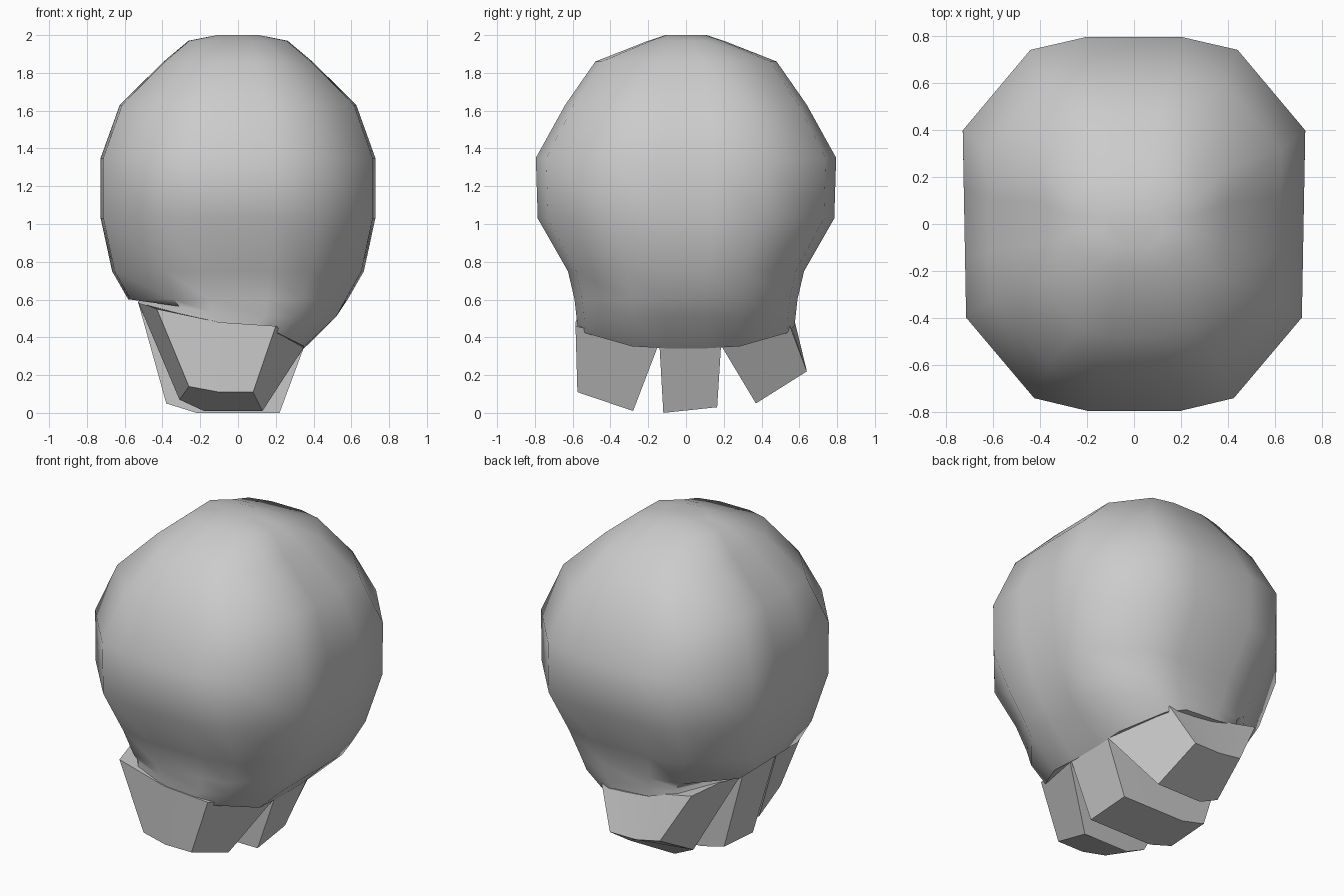
import bpy, bmesh

if "Cube" in bpy.data.objects:
    bpy.data.objects.remove(bpy.data.objects["Cube"])


def finish(bm, name, angle):
    bmesh.ops.recalc_face_normals(bm, faces=bm.faces[:])
    me = bpy.data.meshes.new(name)
    bm.to_mesh(me)
    bm.free()
    ob = bpy.data.objects.new(name, me)
    bpy.context.collection.objects.link(ob)
    bpy.ops.object.select_all(action='DESELECT')
    ob.select_set(True)
    bpy.context.view_layer.objects.active = ob
    bpy.ops.object.shade_smooth_by_angle(angle=angle)
    return ob


def loft(rings, name, angle):
    bm = bmesh.new()
    loops = [[bm.verts.new(p) for p in r] for r in rings]
    n = len(loops[0])
    for a, b in zip(loops, loops[1:]):
        for i in range(n):
            j = (i + 1) % n
            bm.faces.new((a[i], a[j], b[j], b[i]))
    bm.faces.new(loops[0])
    bm.faces.new(loops[-1])
    return finish(bm, name, angle)


# Boxy-round outline shared by every level of the head
quarter = [(1, .18), (1, .5), (.6, .93), (.27, 1)]
half = quarter + [(-u, v) for u, v in reversed(quarter)]
outline = half + [(-u, -v) for u, v in half]

# Head levels: height, half width, half depth
levels = [(2.0, .11, .11), (1.97, .26, .2), (1.86, .39, .48), (1.63, .62, .64),
          (1.35, .72, .795), (1.03, .72, .785), (.75, .66, .625), (.6, .575, .59)]
rings = [[(u * w * (1 + .02 * v), v * d, z) for u, v in outline] for z, w, d in levels]

# Slanted underside, tucked in on the right
rings.append([(u * .52, v * .58, .51 if u > 0 else .51 - .09 * u) for u, v in outline])
rings.append([(u * (.35 if u > 0 else .53), v * .575,
               .44 - .1 * u + .05 * v * v if u > 0 else .44 - .14 * u) for u, v in outline])
loft(rings, "head", 0.9)


# Tapered stub legs: left, middle and right point on the two long edges
def leg(name, top_a, top_b, low_a, low_b):
    loft([top_a + top_b[::-1], low_a + low_b[::-1]], name, 0.6)


for s, name in ((-1, "front_leg"), (1, "back_leg")):
    back = s > 0
    yo, zo = (.64, .22) if back else (.575, .11)
    yi, zi = (.37, .05) if back else (.28, .01)
    ti = .19 if back else .15
    te = .55 if back else .585
    leg(name,
        [(-.43, s * .56, .55), (-.1, s * te, .48), (.2, s * te, .46)],
        [(-.53, s * ti, .59), (-.1, s * ti, .48), (.35, s * ti, .35)],
        [(-.26, s * (yo - .01), zo + .03), (-.1, s * yo, zo), (.08, s * yo, zo)],
        [(-.31, s * yi, zi + .06), (-.18, s * yi, zi), (.13, s * yi, zi)])

leg("middle_leg",
    [(-.53, -.14, .59), (-.1, -.14, .48), (.35, -.14, .35)],
    [(-.53, .185, .59), (-.1, .185, .48), (.35, .185, .35)],
    [(-.38, -.12, .05), (-.22, -.12, 0), (.22, -.12, 0)],
    [(-.38, .165, .07), (-.22, .165, .03), (.21, .165, .03)])
